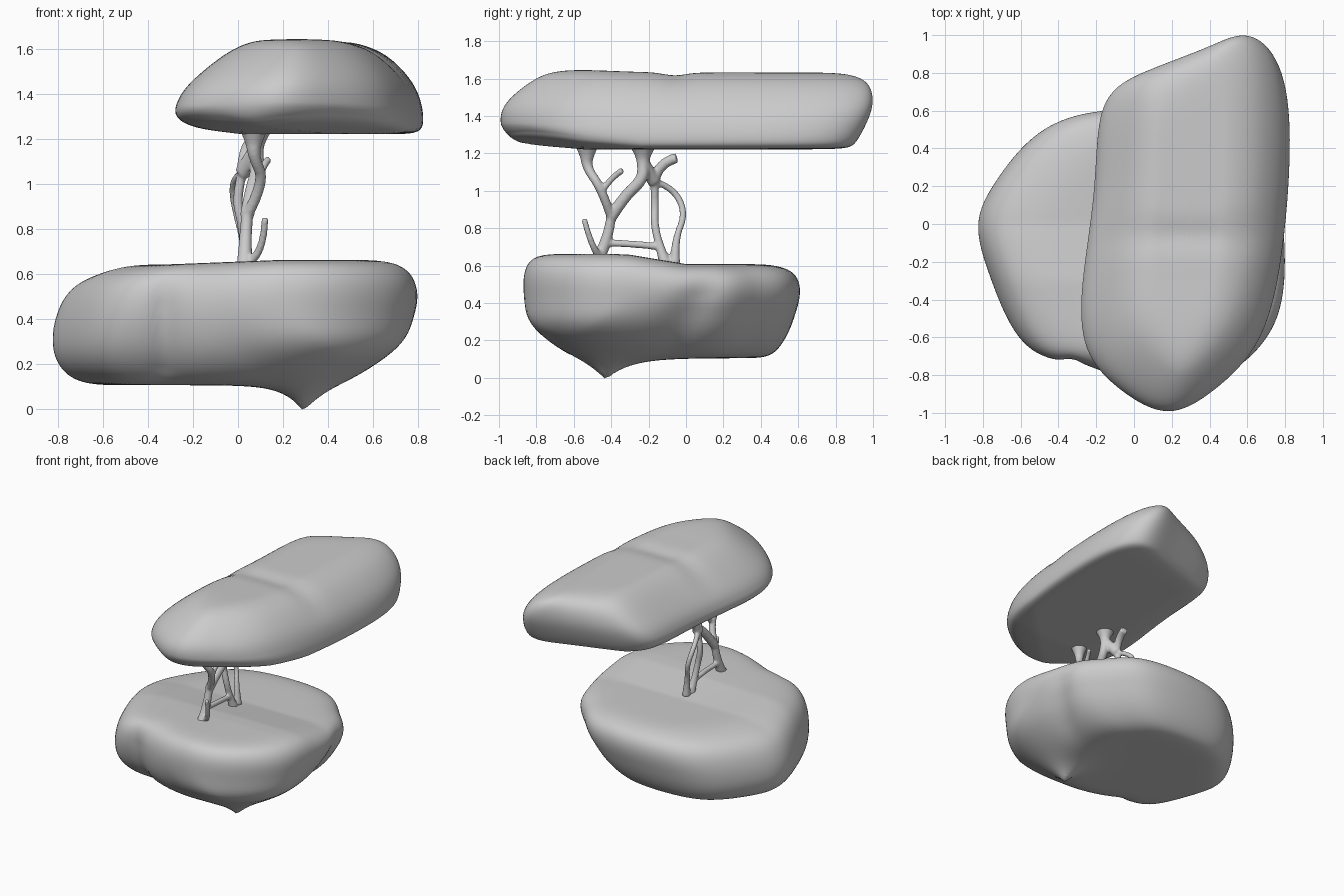
import bpy, bmesh
from math import exp
from mathutils import Vector

if "Cube" in bpy.data.objects:
    bpy.data.objects.remove(bpy.data.objects["Cube"])


def tighten(pts, loop):
    """Push control points outward so the smoothed surface passes through them."""
    out, n = [], len(pts)
    for i, p in enumerate(pts):
        end = not loop and i in (0, n - 1)
        out.append(p if end else p + (2 * p - pts[i - 1] - pts[(i + 1) % n]) / 6)
    return out


def boulder(name, plan, levels, warp):
    """Stack a plan outline, refitted to each level's (z, x0, x1, y0, y1), then smooth and warp."""
    plan = [Vector(p) for p in plan]
    lo = Vector((min(p.x for p in plan), min(p.y for p in plan)))
    size = Vector((max(p.x for p in plan), max(p.y for p in plan))) - lo
    plan = tighten(plan, True)
    levels = tighten([Vector(l) for l in levels], False)
    bm = bmesh.new()

    def ring(level, s=1.0):
        z, x0, x1, y0, y1 = level
        verts = []
        for p in plan:
            u = ((p.x - lo.x) / size.x - .5) * s + .5
            v = ((p.y - lo.y) / size.y - .5) * s + .5
            verts.append(bm.verts.new((x0 + u * (x1 - x0), y0 + v * (y1 - y0), z)))
        return verts

    rings = [ring(levels[0], s) for s in (.3, .7)]
    rings += [ring(l) for l in levels]
    rings += [ring(levels[-1], s) for s in (.7, .3)]
    for a, b in zip(rings, rings[1:]):
        for i in range(len(plan)):
            bm.faces.new((a[i - 1], a[i], b[i], b[i - 1]))
    for r in (rings[0], rings[-1]):
        bmesh.ops.poke(bm, faces=[bm.faces.new(r)])
    bmesh.ops.recalc_face_normals(bm, faces=bm.faces)
    me = bpy.data.meshes.new(name)
    bm.to_mesh(me)
    bm.free()
    ob = bpy.data.objects.new(name, me)
    bpy.context.collection.objects.link(ob)
    bpy.context.view_layer.objects.active = ob
    ob.select_set(True)
    ob.modifiers.new("smooth", 'SUBSURF').levels = 3
    bpy.ops.object.modifier_apply(modifier="smooth")
    for v in ob.data.vertices:
        v.co = warp(*v.co)
    bpy.ops.object.shade_smooth()
    ob.select_set(False)


def bump(d, w):
    return exp(-(d / w) ** 2)


def clamp(t):
    return max(0.0, min(1.0, t))


# upper slab: loaf with a crease across the top and a raised front underside
def warp_upper(x, y, z):
    top, low = clamp((z - 1.4) / .2), clamp((1.36 - z) / .1)
    z += top * (.014 * bump(y + .6, .3) - .016 * bump(y + .06, .08))
    z += low * (.025 * clamp((-.55 - y) / .3) + .03 * clamp((.02 - x) / .25))
    z += low * .035 * clamp((x - y - 1) / .3)
    return x, y, z


boulder("upper_slab",
        [(-.17, .65), (.02, .8), (.4, .93), (.63, 1), (.78, .87), (.83, .5), (.79, -.1),
         (.68, -.6), (.43, -.87), (.18, -1), (-.07, -.87), (-.25, -.66), (-.27, -.3), (-.2, .2)],
        [(1.222, -.18, .79, -.9, .87), (1.265, -.265, .825, -.965, .915), (1.38, -.26, .81, -1, .975),
         (1.48, -.17, .755, -.96, 1), (1.58, -.04, .65, -.83, .97), (1.632, .07, .52, -.71, .86)],
        warp_upper)


# lower slab: pointed tip below, grooves on the front and right faces
def warp_lower(x, y, z):
    top, low = clamp((z - .35) / .28), clamp((.4 - z) / .22)
    side = clamp((.66 - z) / .2)
    dx = (x - .29) * (1.5 if x < .29 else 1)
    push = .05 * bump(z - .27, .13) * clamp((x - y - .8) / .3)
    z -= low * .125 * exp(-(dx ** 2 + (y + .43) ** 2) ** .5 / .12)
    z += top * (.02 * clamp(-y / .4) * clamp((x + .3) / .5) - .035 * clamp((y + .3) / .3) - .005)
    y += .025 * side * bump(x + .33, .05) * clamp((-.5 - y) / .1) - push
    x += push - .03 * side * bump(y - .05 - (z - .4) * .5, .1) * clamp((x - .3) / .3)
    return x, y, z


boulder("lower_slab",
        [(-.17, .6), (-.5, .5), (-.72, .24), (-.83, 0), (-.75, -.3), (-.58, -.67), (-.31, -.72),
         (-.07, -.82), (.25, -.86), (.53, -.75), (.74, -.52), (.79, -.2), (.75, .19), (.56, .38),
         (.35, .58)],
        [(.105, -.65, .38, -.55, .41), (.15, -.76, .52, -.66, .48), (.27, -.83, .68, -.79, .55),
         (.46, -.8, .79, -.865, .6), (.59, -.71, .77, -.85, .57), (.648, -.53, .68, -.78, .47)],
        warp_lower)

# branching stems, drawn as tubes that flare where they meet either slab
cu = bpy.data.curves.new("branching_stems", 'CURVE')
cu.dimensions = '3D'
cu.bevel_depth = 1
cu.use_fill_caps = True


def stem(r, *pts):
    sp = cu.splines.new('NURBS')
    sp.points.add(len(pts) - 1)
    for p, (x, y, z) in zip(sp.points, pts):
        p.co = (x, y, z, 1)
        p.radius = r + .06 * clamp((z - 1.18) / .08) + .012 * clamp((.68 - z) / .06)
    sp.order_u = 3
    sp.use_endpoint_u = True
    sp.resolution_u = 6


trunk_top, fork, hub, foot = (.08, -.23, 1.15), (.04, -.4, .86), (.02, -.17, 1.05), (.03, -.14, .7)
stem(.027, (.03, -.48, .62), (.03, -.42, .72), fork)
stem(.032, fork, (.06, -.33, .97), (.09, -.23, 1.06), trunk_top, (.08, -.23, 1.2), (.08, -.23, 1.27))
stem(.025, fork, (.12, -.45, 1.01), (.07, -.53, 1.12), (.07, -.53, 1.2), (.07, -.53, 1.28))
stem(.017, (.1, -.44, 1.01), (.1, -.4, 1.07), (.135, -.34, 1.11))
stem(.036, trunk_top, hub)
stem(.022, hub, (-.01, -.165, .94), (.02, -.17, .82), foot, (.04, -.11, .61))
stem(.018, hub, (-.03, -.07, 1.02), (-.01, .0, .88), (.03, -.06, .74), (.04, -.06, .61))
stem(.028, hub, (.03, -.15, 1.15), (.05, -.05, 1.175))
stem(.019, (.03, -.43, .72), (.04, -.3, .72), foot)
stem(.016, (.04, -.46, .65), (.115, -.5, .68), (.12, -.545, .85))

stems = bpy.data.objects.new("branching_stems", cu)
bpy.context.collection.objects.link(stems)
bpy.context.view_layer.objects.active = stems
stems.select_set(True)
bpy.ops.object.convert(target='MESH')
stems = bpy.context.object
# fuse the joints into one organic skin
fuse = stems.modifiers.new("fuse", 'REMESH')
fuse.mode = 'VOXEL'
fuse.voxel_size = .008
stems.modifiers.new("soften", 'SMOOTH').iterations = 4
for name in ("fuse", "soften"):
    bpy.ops.object.modifier_apply(modifier=name)
bpy.ops.object.shade_smooth()
